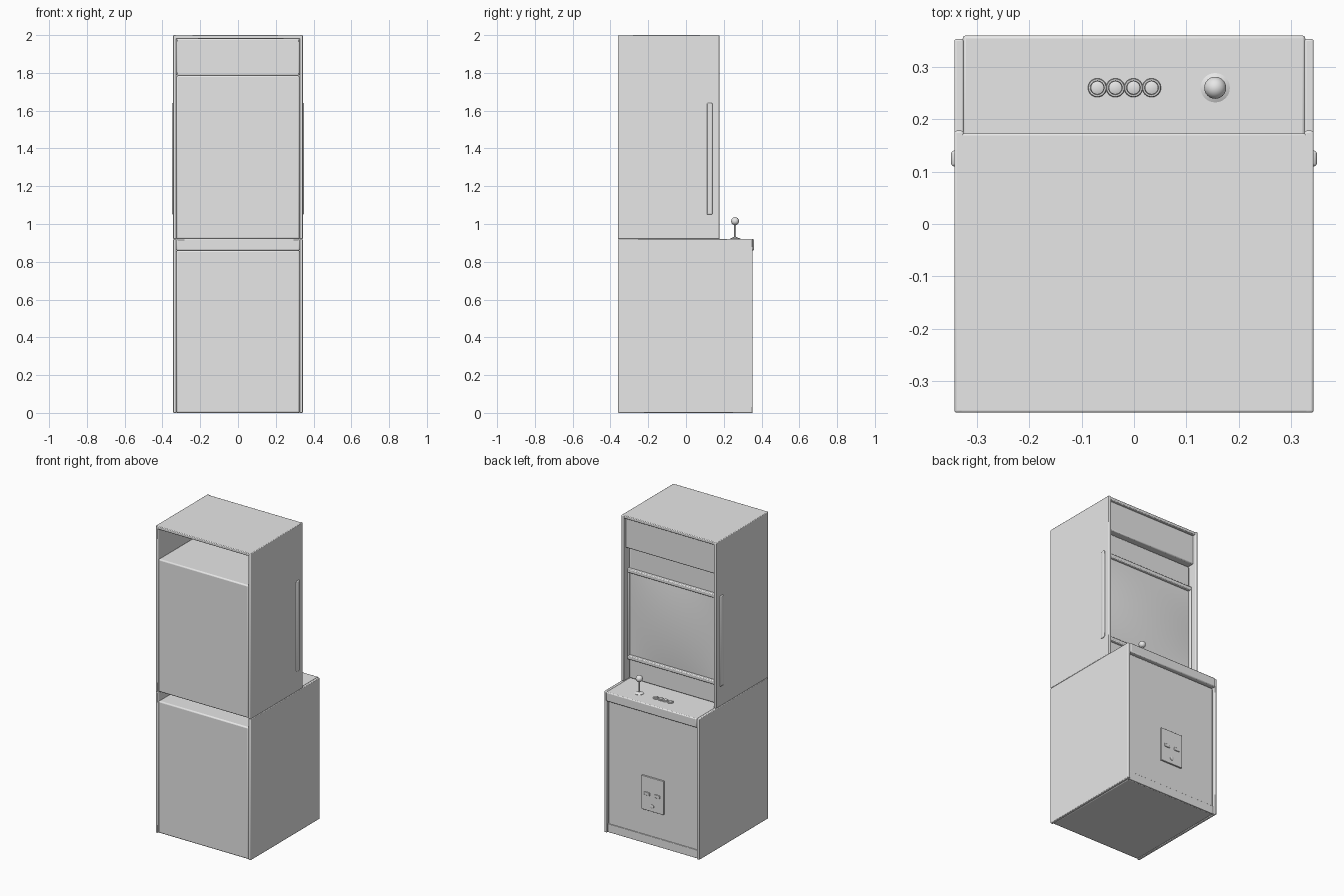
import bpy, bmesh, math
from mathutils import Matrix

if "Cube" in bpy.data.objects:
    bpy.data.objects.remove(bpy.data.objects["Cube"])

grey = bpy.data.materials.new("light_grey")
grey.diffuse_color = (0.8, 0.8, 0.8, 1)
grey.use_nodes = True
grey.node_tree.nodes["Principled BSDF"].inputs["Base Color"].default_value = grey.diffuse_color


def finish(name, bm, bevel=0.0, segments=2):
    """Turn a bmesh into a named, coloured, softly shaded object."""
    bmesh.ops.recalc_face_normals(bm, faces=bm.faces)
    mesh = bpy.data.meshes.new(name)
    bm.to_mesh(mesh)
    bm.free()
    mesh.materials.append(grey)
    ob = bpy.data.objects.new(name, mesh)
    bpy.context.collection.objects.link(ob)
    if bevel:
        mod = ob.modifiers.new("Bevel", 'BEVEL')
        mod.width = bevel
        mod.segments = segments
        mod.limit_method = 'ANGLE'
    bpy.ops.object.select_all(action='DESELECT')
    ob.select_set(True)
    bpy.context.view_layer.objects.active = ob
    bpy.ops.object.shade_smooth_by_angle(angle=math.radians(35))
    return ob


def box(name, x, y, z, bevel=0.004):
    """Box from (min, max) pairs."""
    bm = bmesh.new()
    bmesh.ops.create_cube(bm, size=1)
    for v in bm.verts:
        v.co = [(r[0] + r[1]) / 2 + c * (r[1] - r[0]) for r, c in zip((x, y, z), v.co)]
    return finish(name, bm, bevel)


def lathe(name, profile, loc, rot=None, steps=32):
    """Spin an (r, z) profile about z, then place it."""
    bm = bmesh.new()
    verts = [bm.verts.new((r, 0, z)) for r, z in profile]
    edges = [bm.edges.new(p) for p in zip(verts, verts[1:])]
    bmesh.ops.spin(bm, geom=verts + edges, cent=(0, 0, 0), axis=(0, 0, 1),
                   angle=math.tau, steps=steps)
    bmesh.ops.remove_doubles(bm, verts=bm.verts, dist=0.0001)
    bmesh.ops.transform(bm, matrix=Matrix.Translation(loc) @ (rot or Matrix()), verts=bm.verts)
    return finish(name, bm)


# side panels, upper and lower, on both sides
for side, s in (("left", -1), ("right", 1)):
    x = sorted((s * 0.325, s * 0.343))
    box(f"lower_side_panel_{side}", x, (-0.36, 0.353), (0, 0.92))
    box(f"upper_side_panel_{side}", x, (-0.36, 0.178), (0.92, 2.0))

# top board and inner bodies
box("top_board", (-0.343, 0.343), (-0.36, 0.173), (1.98, 2.0))
box("upper_body", (-0.326, 0.326), (-0.356, 0.12), (0.92, 1.785), 0.008)
box("lower_body", (-0.326, 0.326), (-0.356, 0.337), (0.0, 0.86), 0.008)
box("kick_plate", (-0.325, 0.325), (0.33, 0.341), (0.0, 0.055), 0.002)

# marquee sign box above the screen, open behind
box("marquee", (-0.325, 0.325), (0.09, 0.16), (1.785, 1.98), 0.006)

# screen frame, its uprights poke through the side panels
for name, z in (("top", (1.615, 1.64)), ("bottom", (1.05, 1.075))):
    box(f"screen_frame_{name}", (-0.345, 0.345), (0.11, 0.14), z, 0.005)
for name, s in (("left", -1), ("right", 1)):
    box(f"screen_frame_{name}", sorted((s * 0.318, s * 0.349)), (0.11, 0.14),
        (1.05, 1.64), 0.005)

# gently bulging screen
bm = bmesh.new()
bmesh.ops.create_grid(bm, x_segments=20, y_segments=20, size=1)
for v in bm.verts:
    u, w = v.co.x, v.co.y
    v.co = (u * 0.32, 0.121 + 0.013 * (1 - u * u) * (1 - w * w), 1.345 + w * 0.275)
finish("screen", bm)

# control deck
box("control_deck", (-0.327, 0.327), (0.02, 0.36), (0.86, 0.92), 0.006)
for i in range(4):
    lathe(f"play_button_{i + 1}",
          [(0.018, -0.002), (0.018, 0.004), (0.0165, 0.006), (0.0135, 0.006),
           (0.013, 0.004), (0.0125, 0.009), (0.011, 0.010), (0, 0.010)],
          (-0.07 + 0.0345 * i, 0.26, 0.92))

# joystick
JOY = (0.155, 0.26, 0.92)
lathe("joystick_base", [(0.028, -0.002), (0.028, 0.002), (0.02, 0.006), (0.008, 0.010), (0, 0.010)], JOY)
lathe("joystick_shaft", [(0.005, 0.0), (0.005, 0.085)], JOY, steps=16)
ball = [(0.021 * math.sin(math.pi * k / 16), 0.095 - 0.021 * math.cos(math.pi * k / 16))
        for k in range(17)]
lathe("joystick_ball", ball, JOY)

# coin door with two slots and a lock
box("coin_door", (-0.08, 0.08), (0.33, 0.347), (0.22, 0.44), 0.002)
for name, cx in (("left", -0.037), ("right", 0.037)):
    box(f"coin_slot_{name}", (cx - 0.019, cx + 0.019), (0.345, 0.352), (0.32, 0.34), 0.002)
lathe("coin_door_lock", [(0.012, -0.002), (0.012, 0.004), (0.010, 0.005), (0, 0.005)],
      (0, 0.347, 0.255), Matrix.Rotation(-math.pi / 2, 4, 'X'))
